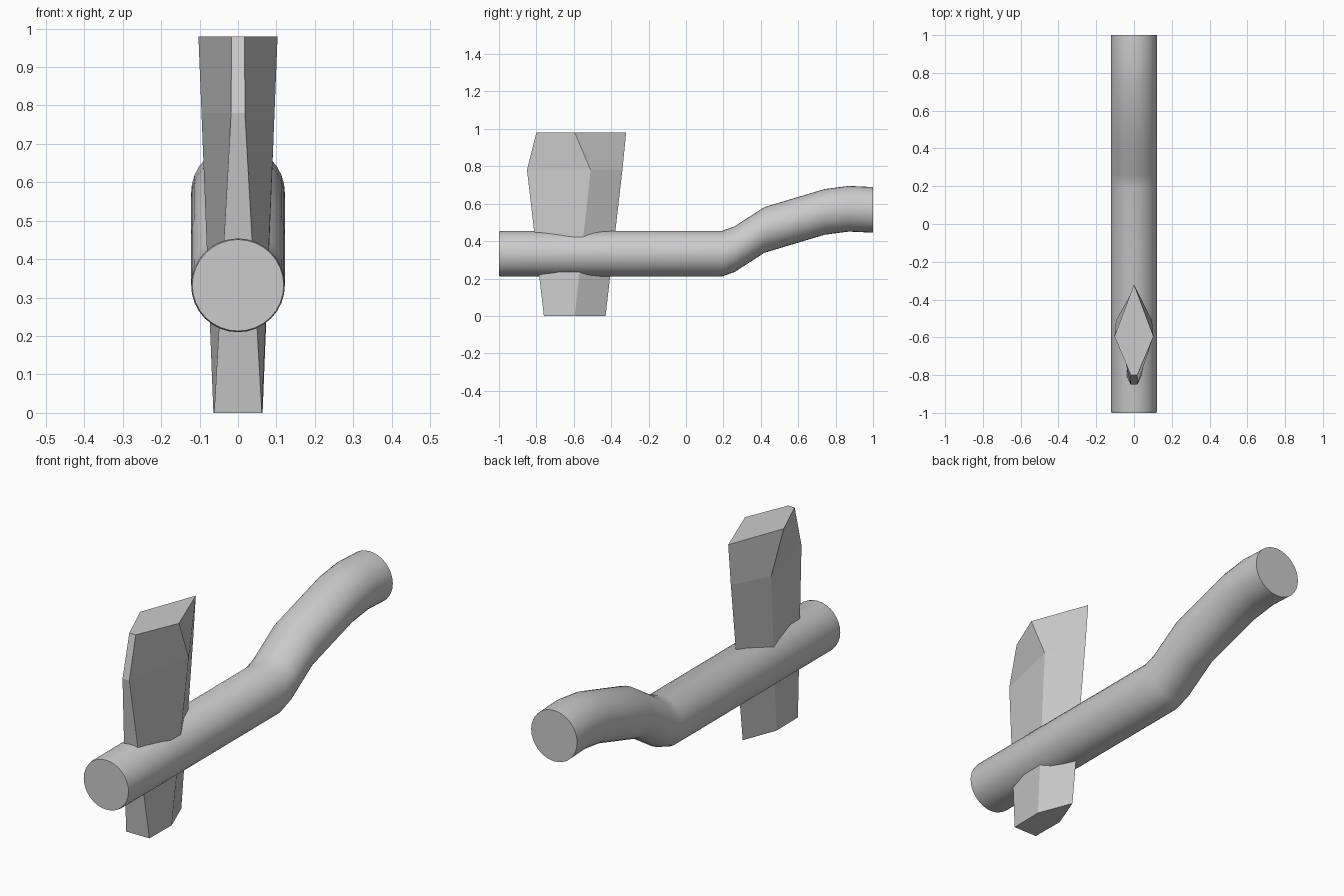
import bpy, bmesh
from math import sin, cos, pi

if "Cube" in bpy.data.objects:
    bpy.data.objects.remove(bpy.data.objects["Cube"])


def loft(name, rings):
    """Skin a list of equal-length closed rings and cap both ends."""
    bm = bmesh.new()
    loops = [[bm.verts.new(p) for p in ring] for ring in rings]
    n = len(loops[0])
    for a, b in zip(loops, loops[1:]):
        for i in range(n):
            j = (i + 1) % n
            bm.faces.new((a[i], a[j], b[j], b[i]))
    bm.faces.new(loops[0][::-1])
    bm.faces.new(loops[-1])
    bmesh.ops.recalc_face_normals(bm, faces=bm.faces)
    mesh = bpy.data.meshes.new(name)
    bm.to_mesh(mesh)
    bm.free()
    obj = bpy.data.objects.new(name, mesh)
    bpy.context.collection.objects.link(obj)
    return obj


# Handle: upright round sections along y, given as (y, centre z, radius)
SIDES = 32
path = [(-1.0, 0.332, 0.119), (-0.985, 0.332, 0.122), (0.19, 0.332, 0.122),
        (0.26, 0.357, 0.122), (0.42, 0.46, 0.122), (0.74, 0.556, 0.122),
        (0.87, 0.573, 0.122), (1.0, 0.567, 0.122)]
handle = loft("handle", [
    [(r * cos(2 * pi * i / SIDES), y, z + r * sin(2 * pi * i / SIDES))
     for i in range(SIDES)] for y, z, r in path])
bpy.context.view_layer.objects.active = handle
handle.select_set(True)
bpy.ops.object.shade_smooth_by_angle(angle=pi / 4)

# Blade: five-sided sections pointed at the back, blunt at the front
# (z, front y, front half width, middle y, middle half width, back y)
sections = [(0.0, -0.76, 0.062, -0.595, 0.064, -0.43),
            (0.78, -0.85, 0.018, -0.51, 0.095, -0.34),
            (0.98, -0.80, 0.017, -0.595, 0.103, -0.32)]
loft("blade", [
    [(-fw, fy, z), (fw, fy, z), (mw, my, z), (0, by, z), (-mw, my, z)]
    for z, fy, fw, my, mw, by in sections])
